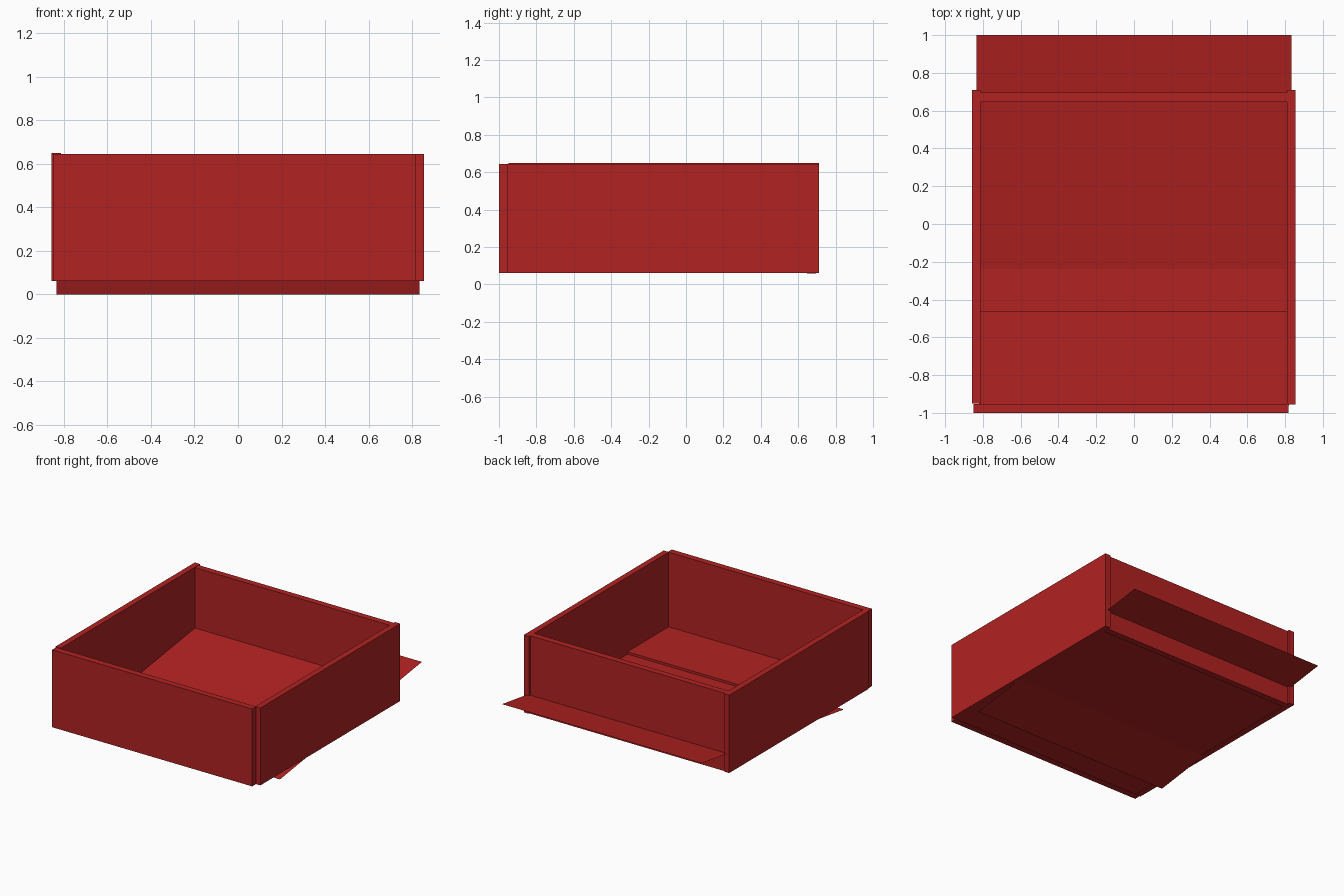
import bpy
import bmesh

if "Cube" in bpy.data.objects:
    bpy.data.objects.remove(bpy.data.objects["Cube"])

red = bpy.data.materials.new("brick red")
red.diffuse_color = (0.445, 0.016, 0.016, 1)
red.use_nodes = True
red.node_tree.nodes["Principled BSDF"].inputs["Base Color"].default_value = red.diffuse_color


def finish(name, bm):
    mesh = bpy.data.meshes.new(name)
    bm.to_mesh(mesh)
    bm.free()
    mesh.materials.append(red)
    bpy.context.collection.objects.link(bpy.data.objects.new(name, mesh))


def board(name, lo, hi):
    """Box spanning two opposite corners."""
    bm = bmesh.new()
    bmesh.ops.create_cube(bm, size=1)
    for v in bm.verts:
        v.co = [h if c > 0 else l for c, l, h in zip(v.co, lo, hi)]
    finish(name, bm)


def sheet(name, half_x, y0, z0, y1, z1):
    """Paper-thin rectangle, optionally sloping from front to back."""
    bm = bmesh.new()
    corners = [(-half_x, y0, z0), (half_x, y0, z0), (half_x, y1, z1), (-half_x, y1, z1)]
    bm.faces.new([bm.verts.new(c) for c in corners])
    finish(name, bm)


# four drawer walls, slightly out of line at the corners
board("left_wall", (-0.857, -0.95, 0.062), (-0.812, 0.71, 0.648))
board("right_wall", (0.811, -0.955, 0.062), (0.855, 0.71, 0.645))
board("front_wall", (-0.85, -1.0, 0.062), (0.818, -0.952, 0.645))
board("back_wall", (-0.814, 0.647, 0.058), (0.814, 0.695, 0.645))

# thin floor with a raised front strip
sheet("floor", 0.82, -0.96, 0.064, 0.66, 0.064)
board("front_floor_strip", (-0.812, -0.952, 0.065), (0.812, -0.46, 0.083))

# loose bottom sheet, tilted through the floor and out of the back
sheet("tilted_sheet", 0.833, -0.69, 0.0, 1.0, 0.24)
